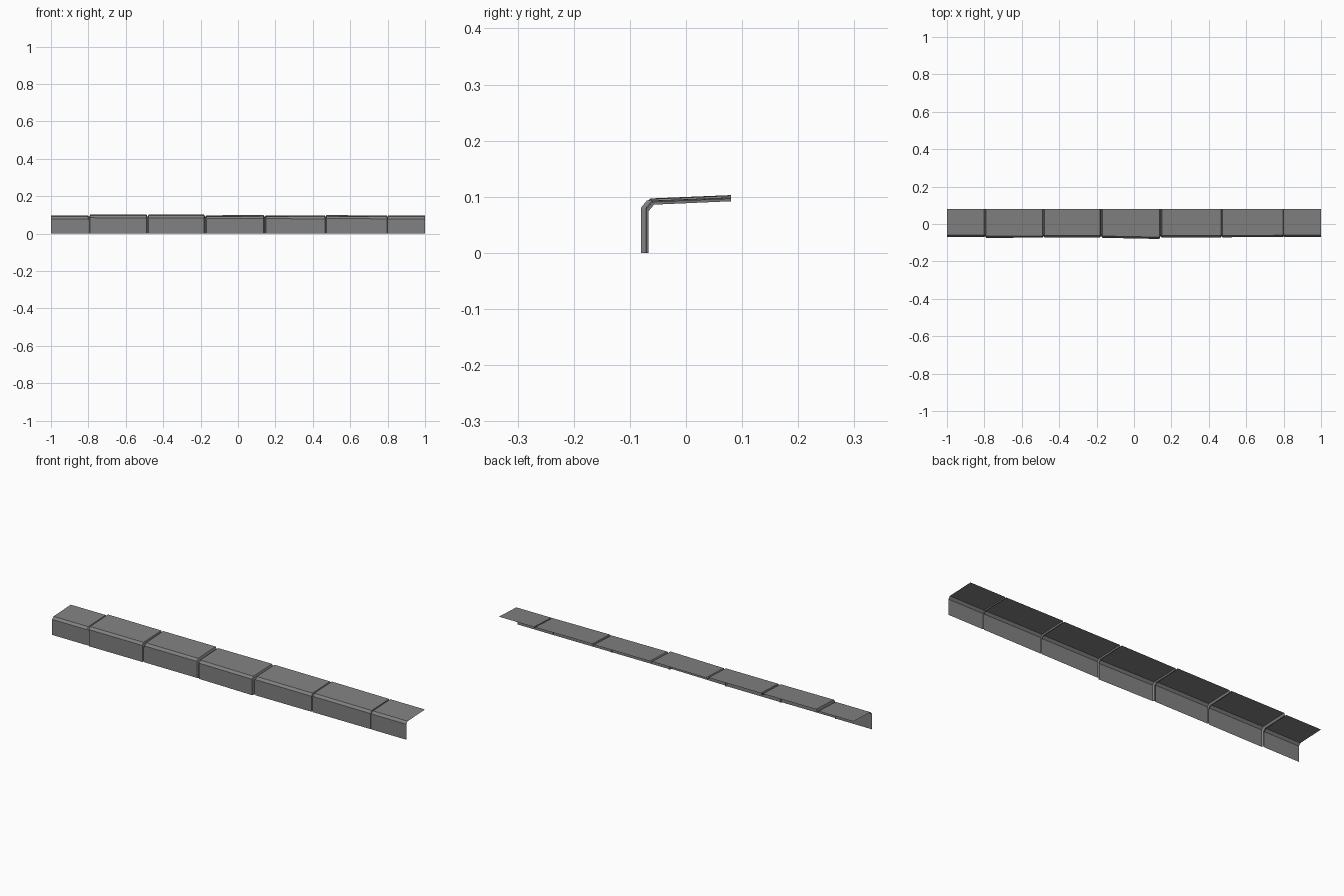
import bpy
import bmesh

cube = bpy.data.objects.get("Cube")
if cube:
    bpy.data.objects.remove(cube, do_unlink=True)

grey = bpy.data.materials.new("stone grey")
grey.use_nodes = True
colour = (0.22, 0.22, 0.22, 1)
grey.diffuse_color = colour
grey.node_tree.nodes["Principled BSDF"].inputs["Base Color"].default_value = colour

BACK = 0.08
GROOVE_FRONT, GROOVE_TOP = -0.067, 0.086

# Each slab: left x, right x, front y at both ends, top z at both ends
slabs = [
    (-1, -0.803, -0.07, -0.07, 0.091, 0.091),
    (-0.79, -0.489, -0.074, -0.073, 0.097, 0.096),
    (-0.478, -0.182, -0.071, -0.071, 0.096, 0.096),
    (-0.168, 0.136, -0.074, -0.08, 0.092, 0.093),
    (0.149, 0.464, -0.072, -0.071, 0.092, 0.091),
    (0.473, 0.797, -0.071, -0.07, 0.093, 0.091),
    (0.803, 1, -0.07, -0.07, 0.091, 0.091),
]


def section(bm, x, front, top):
    """Cross-section: upright face, chamfered nose, gently rising tread."""
    profile = [(front, 0), (front, top - 0.012), (front + 0.01, top), (BACK, top + 0.006)]
    return [bm.verts.new((x, y, z)) for y, z in profile]


bm = bmesh.new()
rows = []
for i, (left, right, front_a, front_b, top_a, top_b) in enumerate(slabs):
    # Sunken joint before every slab but the first
    if i:
        middle = (slabs[i - 1][1] + left) / 2
        for side in (-0.002, 0.002):
            rows.append(section(bm, middle + side, GROOVE_FRONT, GROOVE_TOP))
    rows.append(section(bm, left, front_a, top_a))
    rows.append(section(bm, right, front_b, top_b))

# Skin neighbouring sections together
for a, b in zip(rows, rows[1:]):
    for k in range(len(a) - 1):
        bm.faces.new((a[k], b[k], b[k + 1], a[k + 1]))

mesh = bpy.data.meshes.new("ledge_trim")
bm.to_mesh(mesh)
bm.free()
mesh.materials.append(grey)
ledge = bpy.data.objects.new("ledge_trim", mesh)
bpy.context.collection.objects.link(ledge)
